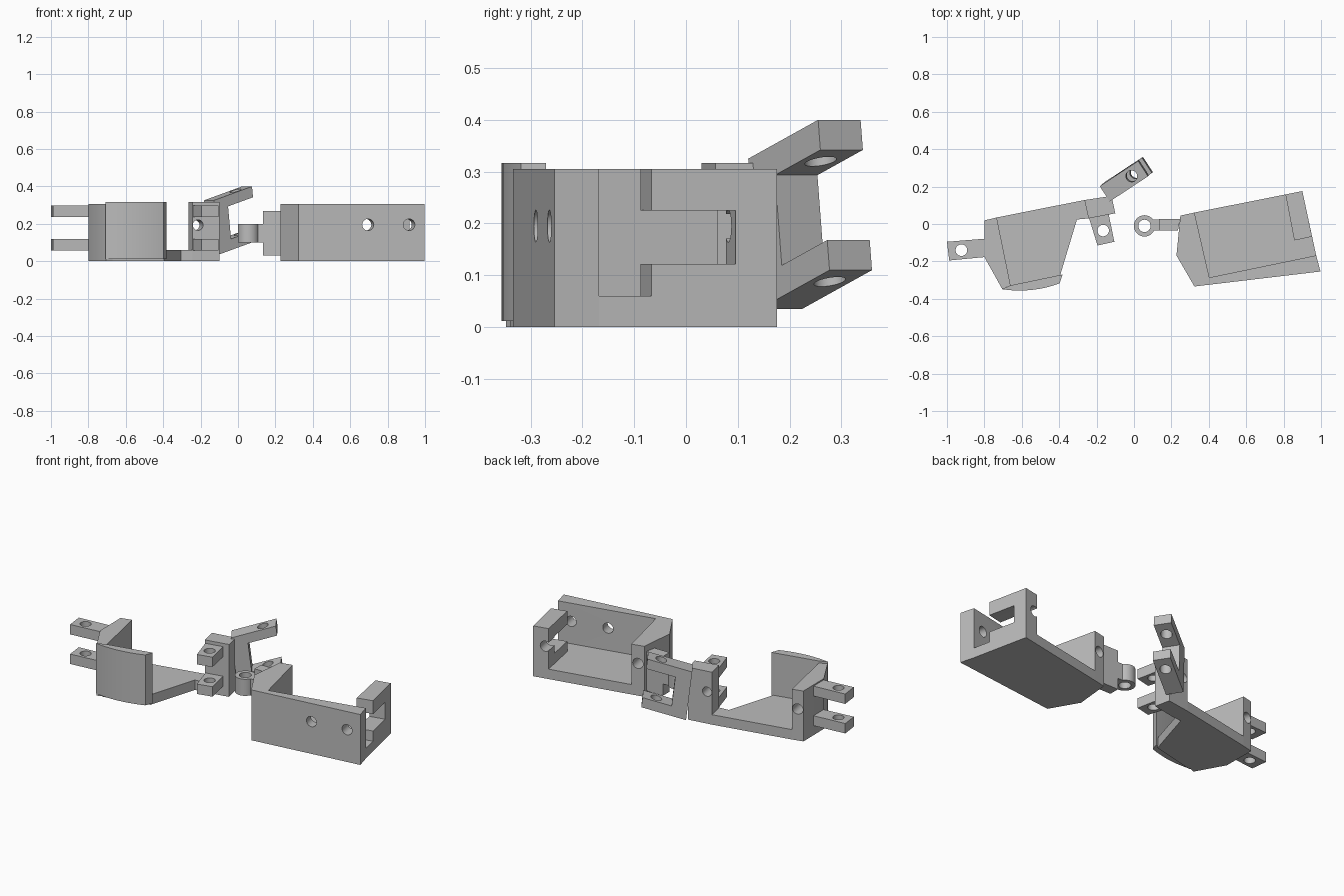
import bpy
import bmesh
from mathutils import Vector

if "Cube" in bpy.data.objects:
    bpy.data.objects.remove(bpy.data.objects["Cube"])

grey = bpy.data.materials.new("plain_grey")
grey.use_nodes = True
COLOUR = (0.5, 0.5, 0.5, 1)
grey.diffuse_color = COLOUR
grey.node_tree.nodes["Principled BSDF"].inputs["Base Color"].default_value = COLOUR

H = 0.305               # bracket height
FLOOR = 0.06            # floor thickness
AXIS = Vector((-0.2, 0.98, 0))   # direction of the string holes
UP = Vector((0, 0, 1))


def sweep(name, pts, offset):
    """Closed solid from a polygon of 3D points swept along an offset."""
    bm = bmesh.new()
    face = bm.faces.new([bm.verts.new(p) for p in pts])
    ext = bmesh.ops.extrude_face_region(bm, geom=[face])
    verts = [g for g in ext["geom"] if isinstance(g, bmesh.types.BMVert)]
    bmesh.ops.translate(bm, vec=offset, verts=verts)
    bmesh.ops.recalc_face_normals(bm, faces=bm.faces)
    mesh = bpy.data.meshes.new(name)
    bm.to_mesh(mesh)
    bm.free()
    ob = bpy.data.objects.new(name, mesh)
    bpy.context.collection.objects.link(ob)
    mesh.materials.append(grey)
    return ob


def prism(name, pts, z0, z1):
    return sweep(name, [(x, y, z0) for x, y in pts], (0, 0, z1 - z0))


def rod(name, centre, axis, length, radius):
    bpy.ops.mesh.primitive_cylinder_add(vertices=32, radius=radius, depth=length, location=centre)
    ob = bpy.context.object
    ob.name = name
    ob.rotation_euler = Vector(axis).to_track_quat("Z", "Y").to_euler()
    ob.data.materials.append(grey)
    return ob


def cut(ob, cutter):
    mod = ob.modifiers.new("cut", "BOOLEAN")
    mod.operation = "DIFFERENCE"
    mod.solver = "EXACT"
    mod.object = cutter
    bpy.context.view_layer.objects.active = ob
    bpy.ops.object.modifier_apply(modifier=mod.name)
    bpy.data.objects.remove(cutter)


def drill(ob, centre, axis, length, radius=0.031):
    cut(ob, rod("drill", centre, axis, length, radius))


parts = []

# Long bracket: floor, side wall, front wall
long_floor = prism("long_floor", [(.323, .061), (.403, -.286), (.974, -.168), (.90, .176)], 0, FLOOR)
long_side = prism("long_side_wall", [(.248, .045), (.227, -.168), (.323, -.334),
                                     (.403, -.286), (.323, .061)], 0, H)
drill(long_side, (.285, .053, .195), AXIS, .24)
long_front = prism("long_front_wall", [(.323, -.334), (.997, -.254), (.974, -.168), (.403, -.286)], 0, H)
for x, y in ((.695, -.29), (.915, -.264)):
    drill(long_front, (x, y, .195), AXIS, .3)

# Slotted end wall
end_wall = prism("slotted_end_wall", [(.81, .158), (.857, -.088), (.952, -.067), (.90, .176)], FLOOR, H)
cut(end_wall, prism("slot", [(.75, -.2), (1.1, -.2), (1.1, .133), (.75, .062)], .122, .225))
drill(end_wall, (.84, .105, .195), AXIS, .4)

# Knuckle on the long bracket
tab = prism("knuckle_tab", [(.135, .028), (.135, -.035), (.235, -.035), (.247, .028)], .03, .268)
neck = prism("knuckle_neck", [(.09, .025), (.09, -.035), (.137, -.035), (.137, .025)], .1, .2)
ring = rod("knuckle_ring", (.056, -.01, .15), UP, .1, .057)
for ob in (neck, ring):
    drill(ob, (.056, -.01, .15), UP, .3, .033)
parts += [long_floor, long_side, long_front, end_wall, tab, neck, ring]

# Short bracket: floor and side wall
short_floor = prism("short_floor", [(-.734, .035), (-.67, -.34), (-.395, -.275), (-.305, .024),
                                    (-.265, .128)], 0, FLOOR)
short_side = prism("short_side_wall", [(-.80, .019), (-.798, -.18), (-.705, -.347),
                                       (-.66, -.328), (-.734, .035)], 0, H)
drill(short_side, (-.767, .027, .19), AXIS, .24)

# Curved front plate
curve = [(-.70, -.345)]
for i in range(13):
    t = i / 12
    bow = .02 * 4 * t * (1 - t)
    curve.append((-.708 + .31 * t, -.348 + .03 * t - bow))
curve += [(-.382, -.27), (-.66, -.328)]
front_plate = prism("curved_front_plate", curve, .012, .317)

# End block with its two lugs
end_block = prism("end_block", [(-.265, .128), (-.12, .15), (-.10, .057), (-.243, .03)], 0, .317)
block_foot = prism("end_block_foot", [(-.265, .128), (-.243, .03), (-.305, .024)], 0, FLOOR)
drill(end_block, (-.225, .09, .193), AXIS, .5, .028)
parts += [short_floor, short_side, front_plate, end_block, block_foot]

for label, z in (("lower", .058), ("upper", .237)):
    inner = prism(label + "_inner_lug", [(-.243, .04), (-.195, -.115), (-.105, -.095), (-.137, .06)], z, z + .06)
    drill(inner, (-.165, -.035, z), UP, .3)
    outer = prism(label + "_outer_lug", [(-.79, -.078), (-1.0, -.095), (-.988, -.195), (-.79, -.176)], z, z + .06)
    drill(outer, (-.923, -.14, z), UP, .3)
    parts += [inner, outer]

# Loose tilted link: a web with two drilled arms
origin = Vector((-.13, .12, .325))
along = Vector((.205, .135, .075))
across = Vector((-.053, .082, 0))
down = Vector((.026, .022, -.29))
outline = [(0, 0), (1, 0), (1, .2), (.35, .2), (.35, .8), (1, .8), (1, 1), (0, 1)]
link = sweep("tilted_link", [origin + along * s + down * t for s, t in outline], across)
drill(link, origin + along * .7 + across * .5 + down * .5, down, .6)
parts.append(link)

# Smooth holes and curves, keep the edges crisp
bpy.ops.object.select_all(action="DESELECT")
for ob in parts:
    ob.select_set(True)
bpy.context.view_layer.objects.active = link
bpy.ops.object.shade_smooth_by_angle()
